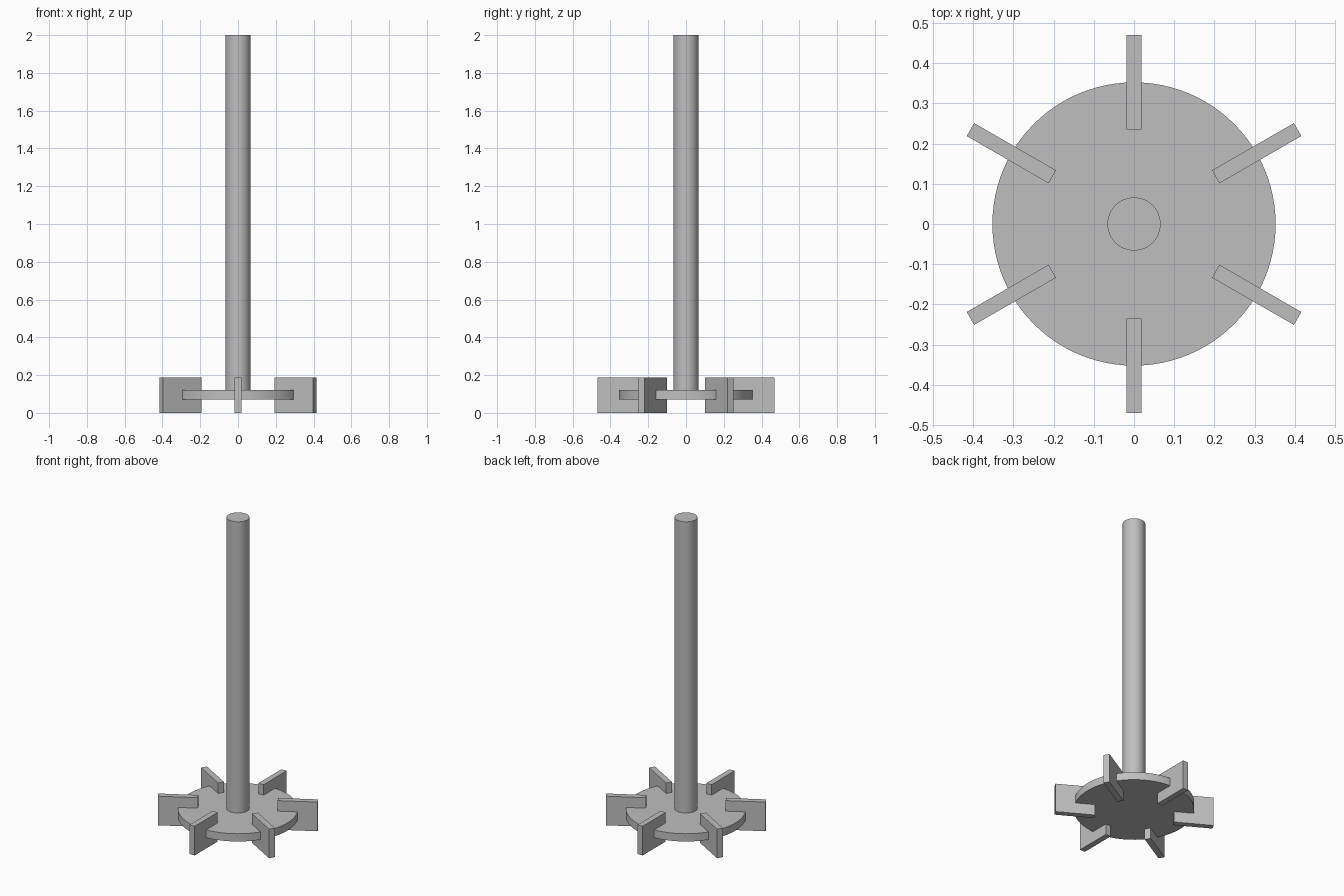
import bpy
import math
from mathutils import Matrix, Vector

default_cube = bpy.data.objects.get("Cube")
if default_cube:
    bpy.data.objects.remove(default_cube, do_unlink=True)

steel = bpy.data.materials.new("grey_steel")
steel.use_nodes = True
GREY = (0.52, 0.52, 0.52, 1)
steel.diffuse_color = GREY
steel.node_tree.nodes["Principled BSDF"].inputs["Base Color"].default_value = GREY


def cylinder(name, radius, bottom, top):
    bpy.ops.mesh.primitive_cylinder_add(
        vertices=96, radius=radius, depth=top - bottom,
        location=(0, 0, (bottom + top) / 2))
    obj = bpy.context.object
    obj.name = name
    obj.data.materials.append(steel)
    bpy.ops.object.shade_smooth_by_angle(angle=math.radians(30))
    return obj


def blade(name, angle):
    # Upright plate straddling the disc rim, pointing radially outwards
    bpy.ops.mesh.primitive_cube_add(size=1)
    obj = bpy.context.object
    obj.name = name
    size = Matrix.Diagonal(Vector((BLADE_LENGTH, BLADE_THICKNESS, BLADE_HEIGHT, 1)))
    place = Matrix.Translation((DISC_RADIUS, 0, BLADE_HEIGHT / 2))
    obj.data.transform(place @ size)
    obj.rotation_euler.z = angle
    obj.data.materials.append(steel)
    return obj


DISC_RADIUS = 0.352
BLADE_LENGTH = 0.235
BLADE_THICKNESS = 0.037
BLADE_HEIGHT = 0.188
BLADE_COUNT = 6

# Drive shaft and rotor disc
cylinder("shaft", 0.066, 0.118, 2.0)
cylinder("rotor_disc", DISC_RADIUS, 0.07, 0.12)

# Ring of blades, one of them facing the front
for i in range(BLADE_COUNT):
    blade(f"blade_{i + 1}", math.tau * i / BLADE_COUNT - math.pi / 2)
